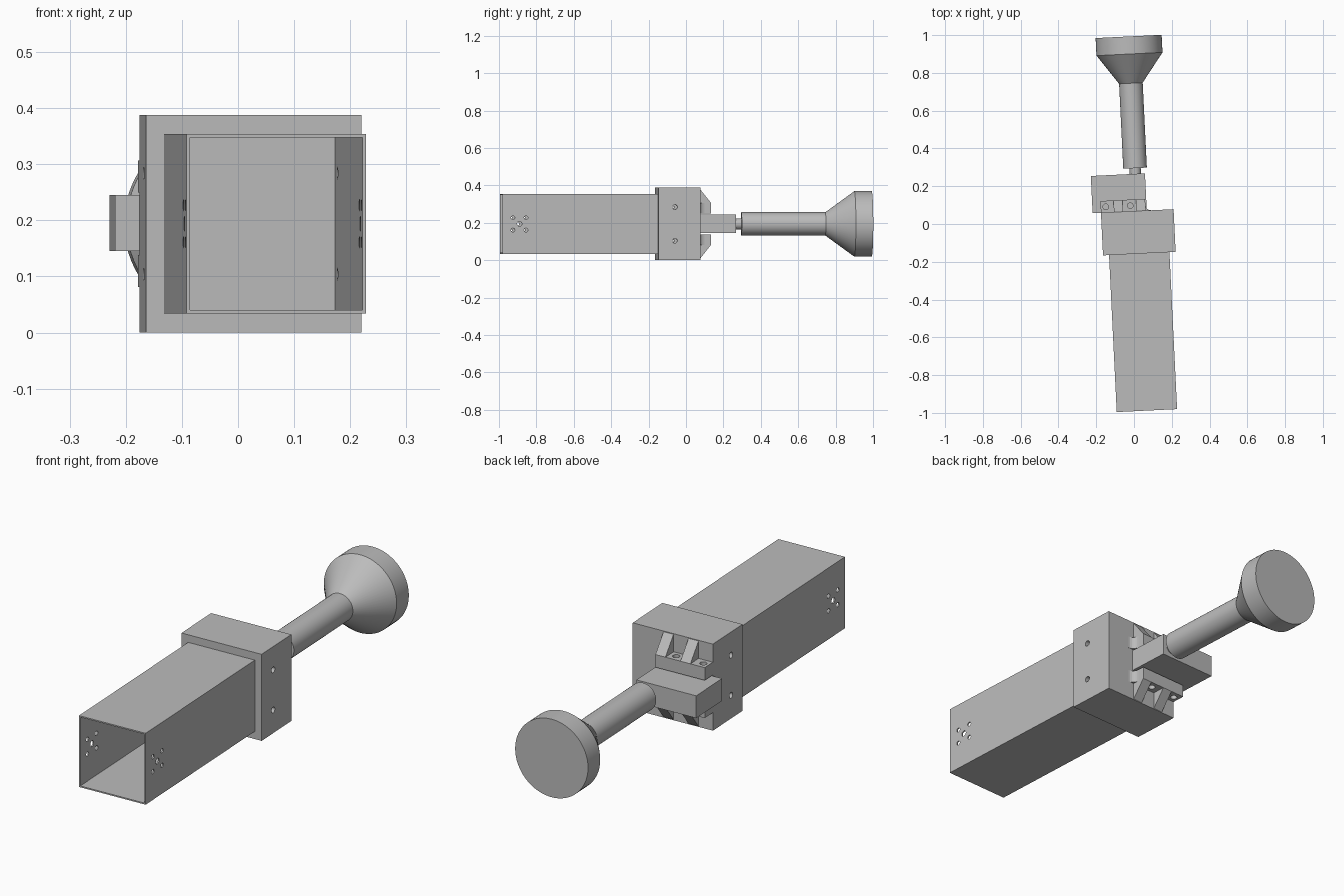
import bpy
import bmesh
import math
from mathutils import Matrix, Vector

cube = bpy.data.objects.get("Cube")
if cube:
    bpy.data.objects.remove(cube, do_unlink=True)

YAW = math.radians(2.8)      # the whole assembly is turned slightly
MID_U, MID_Z = 0.02, 0.194   # common long axis

grey = bpy.data.materials.new("plain_grey")
grey.use_nodes = True
grey.diffuse_color = (0.5, 0.5, 0.5, 1)
grey.node_tree.nodes["Principled BSDF"].inputs["Base Color"].default_value = (0.5, 0.5, 0.5, 1)


def finish(name, bm):
    bmesh.ops.recalc_face_normals(bm, faces=bm.faces)
    mesh = bpy.data.meshes.new(name)
    bm.to_mesh(mesh)
    bm.free()
    mesh.materials.append(grey)
    obj = bpy.data.objects.new(name, mesh)
    bpy.context.collection.objects.link(obj)
    return obj


def box(name, x, y, z):
    bm = bmesh.new()
    size = Vector((x[1] - x[0], y[1] - y[0], z[1] - z[0]))
    centre = Vector((sum(x), sum(y), sum(z))) / 2
    bmesh.ops.create_cube(bm, size=1, matrix=Matrix.Translation(centre) @ Matrix.Diagonal(size.to_4d()))
    return finish(name, bm)


def prism(name, points, offset):
    """Extrude a flat outline along an offset."""
    bm = bmesh.new()
    face = bm.faces.new([bm.verts.new(p) for p in points])
    ext = bmesh.ops.extrude_face_region(bm, geom=[face])
    verts = [v for v in ext["geom"] if isinstance(v, bmesh.types.BMVert)]
    bmesh.ops.translate(bm, verts=verts, vec=offset)
    return finish(name, bm)


def drills(centres, axis, length):
    """One cutter object made of separate round pins (x, y, z, radius)."""
    bm = bmesh.new()
    turn = Matrix.Rotation(math.pi / 2, 4, 'Y') if axis == 'X' else Matrix()
    for x, y, z, r in centres:
        bmesh.ops.create_cone(bm, cap_ends=True, segments=24, radius1=r, radius2=r, depth=length,
                              matrix=Matrix.Translation((x, y, z)) @ turn)
    return finish("drill_cutter", bm)


def cut(obj, cutter):
    mod = obj.modifiers.new("cut", 'BOOLEAN')
    mod.operation = 'DIFFERENCE'
    mod.solver = 'EXACT'
    mod.object = cutter
    bpy.context.view_layer.objects.active = obj
    bpy.ops.object.modifier_apply(modifier=mod.name)
    bpy.data.objects.remove(cutter, do_unlink=True)


parts = []

# Square tube, open at the front
half, wall = 0.16, 0.006
outer_x, outer_z = (MID_U - half, MID_U + half), (MID_Z - half, MID_Z + half)
inner_x = (outer_x[0] + wall, outer_x[1] - wall)
inner_z = (outer_z[0] + wall, outer_z[1] - wall)
tube = box("square_tube", outer_x, (-0.99, 0.01), outer_z)
cut(tube, box("bore_cutter", inner_x, (-1.2, 0.2), inner_z))

# Sleeve socket around the rear of the tube
sleeve = box("sleeve", (-0.172, 0.213), (-0.158, 0.068), (0, 0.388))
cut(sleeve, box("socket_cutter", outer_x, (-0.4, 0.01), outer_z))

# Bolt holes through the side walls
five = [(MID_U, -0.9, MID_Z, 0.013)]
five += [(MID_U, -0.9 + a, MID_Z + b, 0.01) for a in (-0.035, 0.035) for b in (-0.033, 0.033)]
pair = [(MID_U, -0.07, MID_Z + b, 0.013) for b in (-0.09, 0.09)]
cut(tube, drills(five + pair, 'X', 0.6))
cut(sleeve, drills(pair, 'X', 0.6))
parts += [tube, sleeve]

# Upper and lower brackets: ledge with bolt holes, flared end and sloped ribs
BACK, LIP, END = 0.068, 0.13, 0.065
for label, sign in (("upper", 1), ("lower", -1)):
    near, far, tip = (MID_Z + sign * h for h in (0.056, 0.113, 0.191))
    ledge = box(label + "_ledge", (-0.172, END), (BACK, LIP), sorted((near, far)))
    cut(ledge, drills([(x, 0.098, near, 0.015) for x in (-0.145, -0.015)], 'Z', 0.3))
    parts.append(ledge)
    r = 0.03
    arc = [(END + r - r * math.cos(t), BACK + r - r * math.sin(t), near)
           for t in (i * math.pi / 12 for i in range(7))]
    parts.append(prism(label + "_fillet", arc + [(END, BACK, near)], (0, 0, far - near)))
    for side, x in (("right", -0.103), ("left", 0.017)):
        outline = [(x, BACK, far), (x, LIP, far), (x, BACK, tip)]
        parts.append(prism(f"{label}_{side}_rib", outline, (0.048, 0, 0)))

# Cross arm held between the brackets
parts.append(box("cross_arm", (-0.216, 0.071), (BACK, 0.265), (0.145, 0.245)))

# Turned plunger: neck, rod, cone and disc
profile = [(0, 0.26), (0.03, 0.26), (0.03, 0.295), (0.0625, 0.295), (0.0625, 0.745),
           (0.175, 0.9), (0.175, 0.993), (0, 0.993)]
bm = bmesh.new()
ring = [bm.verts.new((MID_U + r, y, MID_Z)) for r, y in profile]
edges = [bm.edges.new(e) for e in zip(ring, ring[1:])]
bmesh.ops.spin(bm, geom=ring + edges, cent=(MID_U, 0, MID_Z), axis=(0, 1, 0),
               angle=math.tau, steps=64, use_duplicate=False)
bmesh.ops.remove_doubles(bm, verts=bm.verts, dist=0.0001)
plunger = finish("plunger", bm)
parts.append(plunger)

for obj in bpy.context.view_layer.objects:
    obj.select_set(obj == plunger)
bpy.context.view_layer.objects.active = plunger
bpy.ops.object.shade_smooth_by_angle(angle=math.radians(30))

for obj in parts:
    obj.rotation_euler.z = YAW
